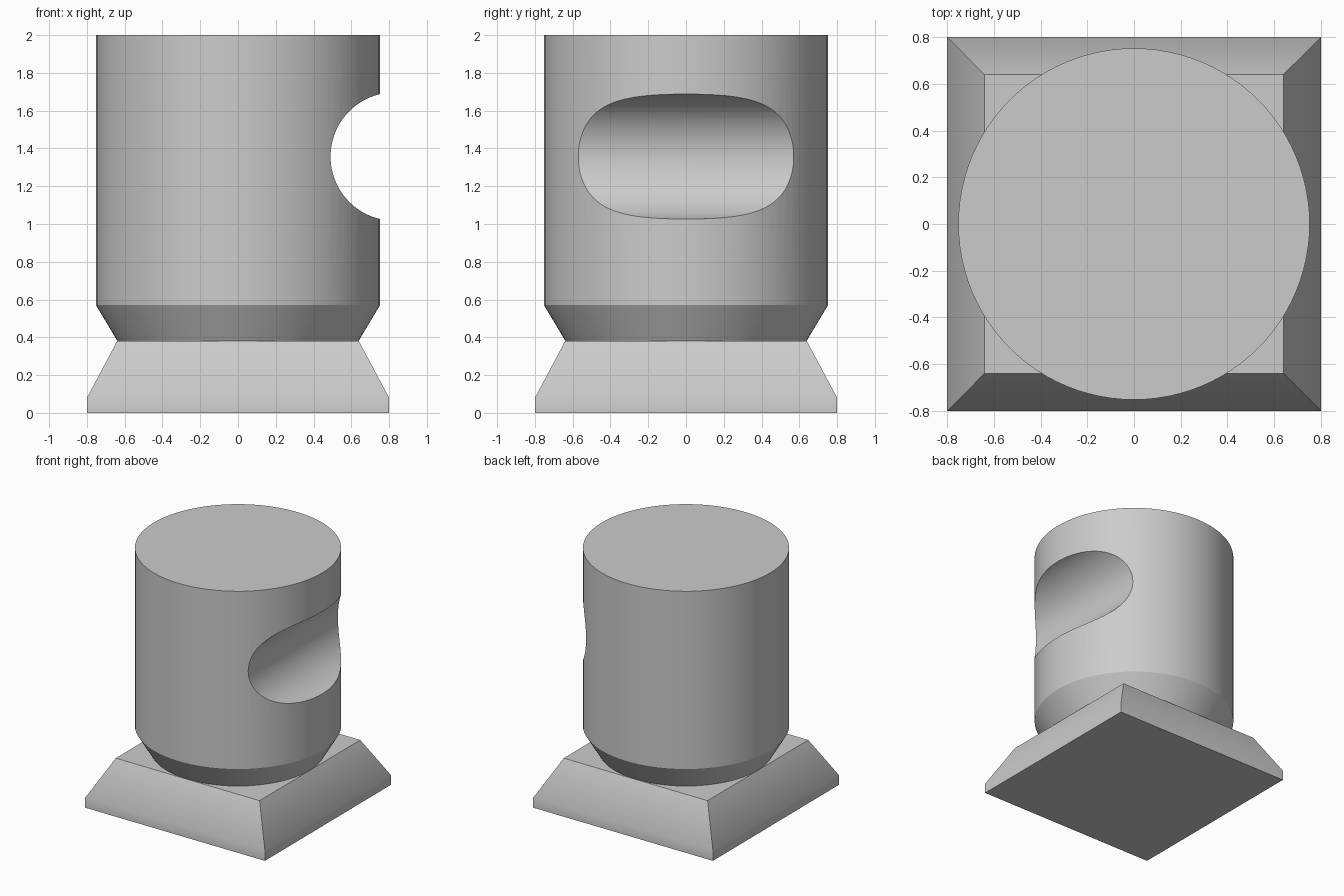
import bpy, bmesh, math
from mathutils import Matrix

if "Cube" in bpy.data.objects:
    bpy.data.objects.remove(bpy.data.objects["Cube"])

grey = bpy.data.materials.new("plain_grey")
grey.diffuse_color = (0.6, 0.6, 0.6, 1)
grey.use_nodes = True
grey.node_tree.nodes["Principled BSDF"].inputs["Base Color"].default_value = grey.diffuse_color


def loft(name, rings):
    """Closed solid through a stack of equal-length rings."""
    bm = bmesh.new()
    loops = [[bm.verts.new(p) for p in ring] for ring in rings]
    n = len(loops[0])
    for a, b in zip(loops, loops[1:]):
        for i in range(n):
            j = (i + 1) % n
            bm.faces.new((a[i], a[j], b[j], b[i]))
    bm.faces.new(loops[0][::-1])
    bm.faces.new(loops[-1])
    mesh = bpy.data.meshes.new(name)
    bm.to_mesh(mesh)
    bm.free()
    mesh.materials.append(grey)
    ob = bpy.data.objects.new(name, mesh)
    bpy.context.collection.objects.link(ob)
    return ob


def circle(r, z, n=96):
    return [(r * math.cos(2 * math.pi * i / n), r * math.sin(2 * math.pi * i / n), z)
            for i in range(n)]


def square(h, z):
    return [(-h, -h, z), (h, -h, z), (h, h, z), (-h, h, z)]


def smooth(ob):
    bpy.ops.object.select_all(action='DESELECT')
    ob.select_set(True)
    bpy.context.view_layer.objects.active = ob
    bpy.ops.object.shade_smooth_by_angle(angle=math.radians(29.5))


# Square foot with sloped sides
base = loft("base", [square(0.8, 0), square(0.8, 0.08), square(0.64, 0.38)])

# Round body with a tapered lower edge
body = loft("body", [circle(0.638, 0.38), circle(0.752, 0.57), circle(0.752, 2.0)])

# Horizontal round groove across the right side
cutter = loft("groove_cutter", [circle(0.34, -1), circle(0.34, 1)])
cutter.data.transform(Matrix.Translation((0.83, 0, 1.357)) @ Matrix.Rotation(math.pi / 2, 4, 'X'))
cutter.hide_render = True
cutter.hide_set(True)

groove = body.modifiers.new("groove", 'BOOLEAN')
groove.operation = 'DIFFERENCE'
groove.solver = 'EXACT'
groove.object = cutter
bpy.context.view_layer.objects.active = body
bpy.ops.object.modifier_apply(modifier="groove")
bpy.data.objects.remove(cutter)

smooth(base)
smooth(body)
